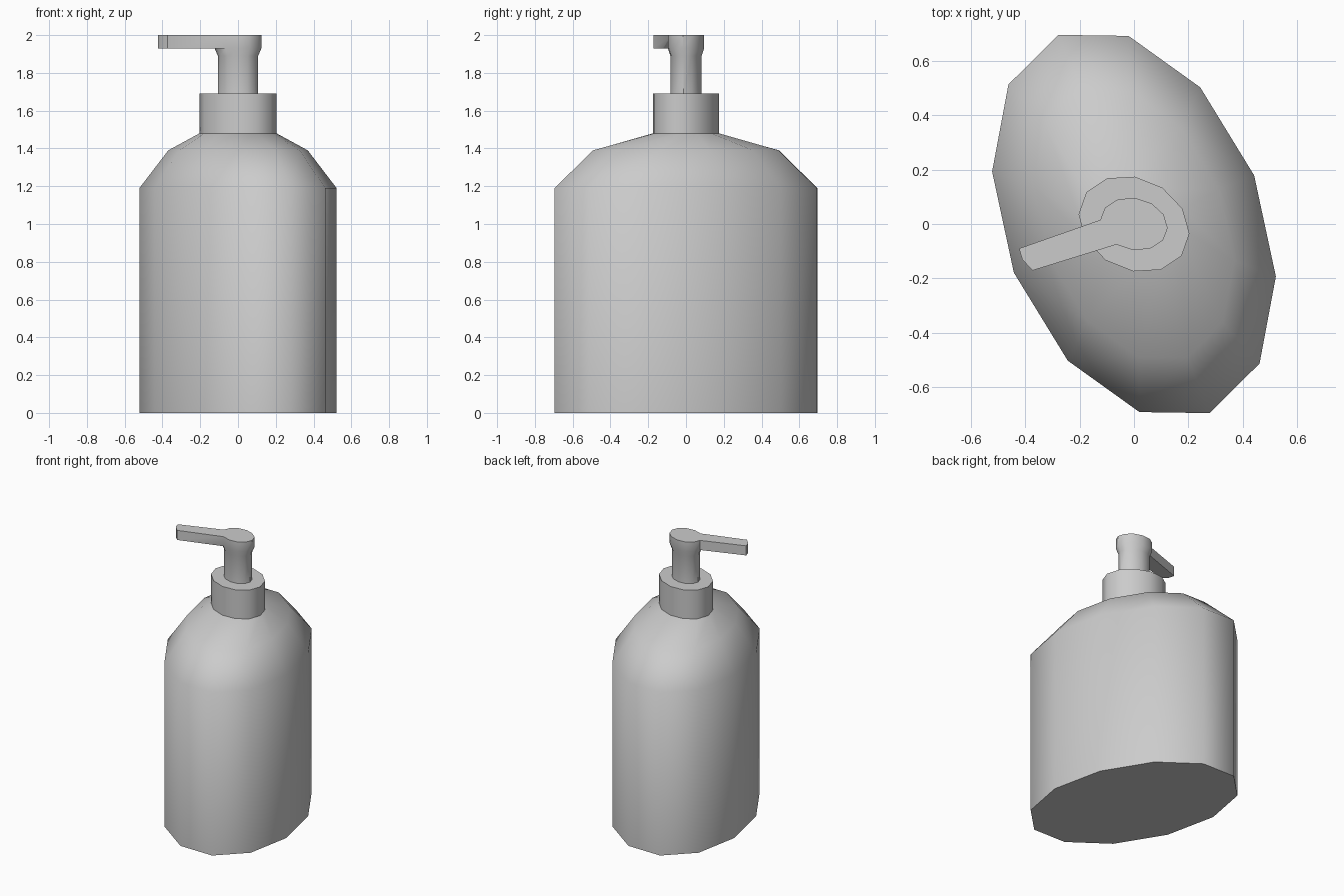
import bpy, bmesh, math
from mathutils import Vector

if "Cube" in bpy.data.objects:
    bpy.data.objects.remove(bpy.data.objects["Cube"])

SIDES = 12


def oval(a, b, z, scale=1.0):
    """Twelve-sided skewed oval spanned by the half-axes a and b."""
    pts = []
    for i in range(SIDES):
        t = 2 * math.pi * i / SIDES
        p = (Vector(a) * math.cos(t) + Vector(b) * math.sin(t)) * scale
        pts.append((p.x, p.y, z))
    return pts


def loft(bm, rings):
    """Skin a stack of rings and return their vertices."""
    loops = [[bm.verts.new(p) for p in ring] for ring in rings]
    for low, high in zip(loops, loops[1:]):
        bridge(bm, low, high)
    return loops


def bridge(bm, low, high):
    n = len(low)
    for i in range(n):
        j = (i + 1) % n
        bm.faces.new((low[i], low[j], high[j], high[i]))


def finish(bm, name, angle):
    bmesh.ops.recalc_face_normals(bm, faces=bm.faces[:])
    mesh = bpy.data.meshes.new(name)
    bm.to_mesh(mesh)
    bm.free()
    obj = bpy.data.objects.new(name, mesh)
    bpy.context.collection.objects.link(obj)
    bpy.ops.object.select_all(action='DESELECT')
    obj.select_set(True)
    bpy.context.view_layer.objects.active = obj
    bpy.ops.object.shade_smooth_by_angle(angle=math.radians(angle))
    return obj


BODY = ((0.522, -0.193), (-0.02, 0.692))
COLLAR = ((0.204, -0.035), (0.003, 0.174))
HEAD = ((0.124, -0.015), (0.003, 0.096))

# Bottle: straight wall, two-step shoulder, open under the collar
bm = bmesh.new()
loops = loft(bm, [oval(*BODY, 0), oval(*BODY, 1.19),
                  oval(*BODY, 1.39, 0.707), oval(*COLLAR, 1.48)])
bm.faces.new(loops[0][::-1])
finish(bm, "bottle", 50)

# Screw collar
bm = bmesh.new()
loops = loft(bm, [oval(*COLLAR, 1.48), oval(*COLLAR, 1.69)])
bm.faces.new(loops[-1])
finish(bm, "collar", 50)

# Pump stem flaring into the head
bm = bmesh.new()
stem = loft(bm, [oval(*HEAD, 1.69, 0.86), oval(*HEAD, 1.89, 0.86),
                 oval(*HEAD, 1.93)])[-1]

# Pump head and spout: one outline, with the spout replacing one corner
tip = [(-0.423, -0.09), (-0.411, -0.131), (-0.373, -0.171)]
tip_low = [bm.verts.new((x, y, 1.93)) for x, y in tip]
outline = stem[:7] + tip_low + stem[8:]
top = [bm.verts.new((v.co.x, v.co.y, 2.0)) for v in outline]
bridge(bm, outline, top)
bm.faces.new(top)
bm.faces.new([stem[6]] + tip_low + [stem[8], stem[7]])
finish(bm, "pump", 38)
